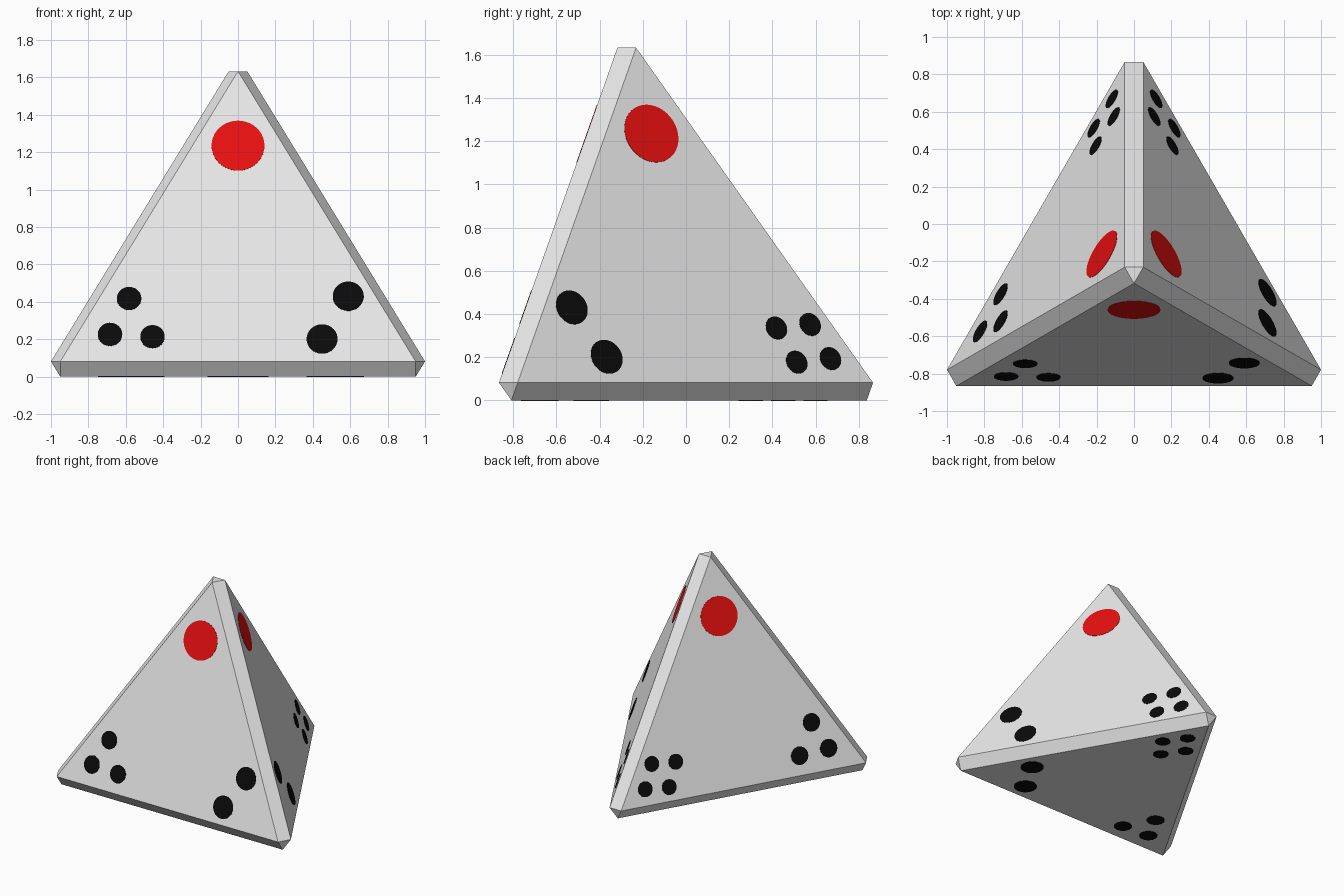
import bpy, bmesh, math
from mathutils import Vector, Matrix

if "Cube" in bpy.data.objects:
    bpy.data.objects.remove(bpy.data.objects["Cube"])

SIDE = 1.9        # edge of each flat main face
OFFSET = 0.0612   # how far the main faces sit outside the sharp core
PLATE = 0.004     # thickness of a spot, half sunk into the face


def material(name, rgb):
    m = bpy.data.materials.new(name)
    m.diffuse_color = (*rgb, 1)
    m.use_nodes = True
    m.node_tree.nodes["Principled BSDF"].inputs["Base Color"].default_value = m.diffuse_color
    return m


def finish(name, bm, mat):
    bmesh.ops.recalc_face_normals(bm, faces=bm.faces)
    mesh = bpy.data.meshes.new(name)
    bm.to_mesh(mesh)
    bm.free()
    mesh.materials.append(mat)
    bpy.context.collection.objects.link(bpy.data.objects.new(name, mesh))


white = material("white", (0.8, 0.8, 0.8))
red = material("red", (0.82, 0.005, 0.005))
black = material("black", (0.003, 0.003, 0.003))

# Core tetrahedron: apex plus three base corners
R = SIDE / math.sqrt(3)
H = SIDE * math.sqrt(2 / 3)
axis_y = -0.2598


def base(deg):
    a = math.radians(deg)
    return Vector((R * math.cos(a), axis_y + R * math.sin(a), OFFSET))


corners = {"apex": Vector((0, axis_y, OFFSET + H)), "front_left": base(210),
           "front_right": base(330), "back": base(90)}
middle = sum(corners.values(), Vector()) / 4

# Each face lies opposite one corner; store its centre, normal and corners
faces = []
for opposite, p in corners.items():
    names = [n for n in corners if n != opposite]
    normal = (middle - p).normalized()
    centre = sum((corners[n] for n in names), Vector()) / 3 + normal * OFFSET
    faces.append((centre, normal, names))

# Body: pushed-out faces joined by a hull, giving chamfered edges and corners
bm = bmesh.new()
for centre, normal, names in faces:
    for n in names:
        bm.verts.new(corners[n] + normal * OFFSET)
bmesh.ops.convex_hull(bm, input=bm.verts)
bmesh.ops.dissolve_limit(bm, angle_limit=0.01, verts=bm.verts, edges=bm.edges)
finish("die_body", bm, white)

# Spots per corner: radius, colour, (distance towards corner, sideways)
spots = {
    "apex": (0.1415, red, [(0.675, 0)]),
    "front_right": (0.083, black, [(0.6, 0.14), (0.6, -0.14)]),
    "front_left": (0.0655, black, [(0.6, 0.125), (0.6, -0.125), (0.79, 0)]),
    "back": (0.056, black, [(0.56, 0), (0.86, 0), (0.71, 0.107), (0.71, -0.107)]),
}
for corner, (radius, mat, places) in spots.items():
    bm = bmesh.new()
    for centre, normal, names in faces:
        if corner not in names:
            continue
        along = (corners[corner] + normal * OFFSET - centre).normalized()
        side = normal.cross(along)
        turn = Matrix((along, side, normal)).transposed().to_4x4()
        for a, b in places:
            bmesh.ops.create_cone(
                bm, cap_ends=True, segments=40, radius1=radius, radius2=radius,
                depth=PLATE,
                matrix=Matrix.Translation(centre + along * a + side * b) @ turn)
    finish(corner + "_spots", bm, mat)
